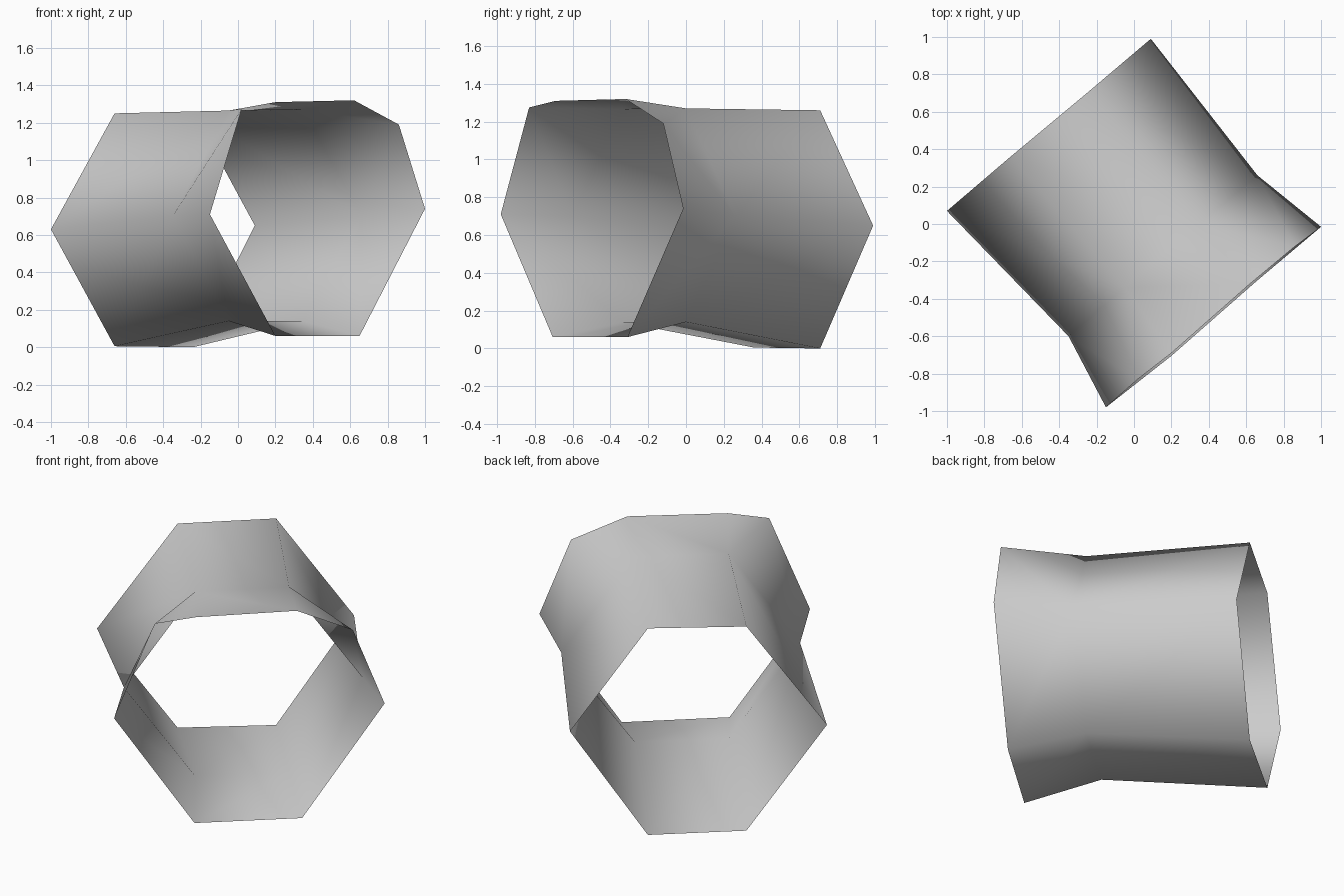
import bpy

if "Cube" in bpy.data.objects:
    bpy.data.objects.remove(bpy.data.objects["Cube"])

# Cross-sections of the open tube: back rim, waist, front rim.
# Order: left corner, top pair, right corner, bottom pair.
back = [(-1, .07, .63), (-.66, .36, 1.25), (-.24, .71, 1.26),
        (.09, .99, .65), (-.24, .71, 0), (-.66, .36, .005)]
waist = [(-.35, -.60, .70), (-.05, -.34, 1.265), (.345, 0, 1.27),
         (.66, .26, .70), (.345, 0, .14), (-.05, -.34, .14)]
front = [(-.15, -.98, .71), (.20, -.69, 1.31), (.62, -.32, 1.32),
         (1, -.015, .74), (.65, -.31, .06), (.20, -.705, .06)]
# Extra bulge points on the front rim's upper slopes
bulges = {0: (.02, -.83, 1.275), 2: (.86, -.12, 1.19)}

verts = back + waist + front
faces = []
for i in range(6):
    j = (i + 1) % 6
    faces.append((i, j, 6 + j, 6 + i))
    b0, b1, c0, c1 = 6 + i, 6 + j, 12 + i, 12 + j
    if i in bulges:
        m = len(verts)
        verts.append(bulges[i])
        faces += [(b0, m, c0), (b0, b1, m), (b1, c1, m)]
    else:
        faces.append((b0, b1, c1, c0))

# Thin-walled tube
mesh = bpy.data.meshes.new("tube_wall")
mesh.from_pydata(verts, [], faces)
mesh.update()
tube = bpy.data.objects.new("tube_wall", mesh)
bpy.context.collection.objects.link(tube)
mesh.shade_smooth()

grey = bpy.data.materials.new("light grey")
grey.diffuse_color = (.6, .6, .6, 1)
grey.use_nodes = True
grey.node_tree.nodes["Principled BSDF"].inputs["Base Color"].default_value = grey.diffuse_color
mesh.materials.append(grey)
